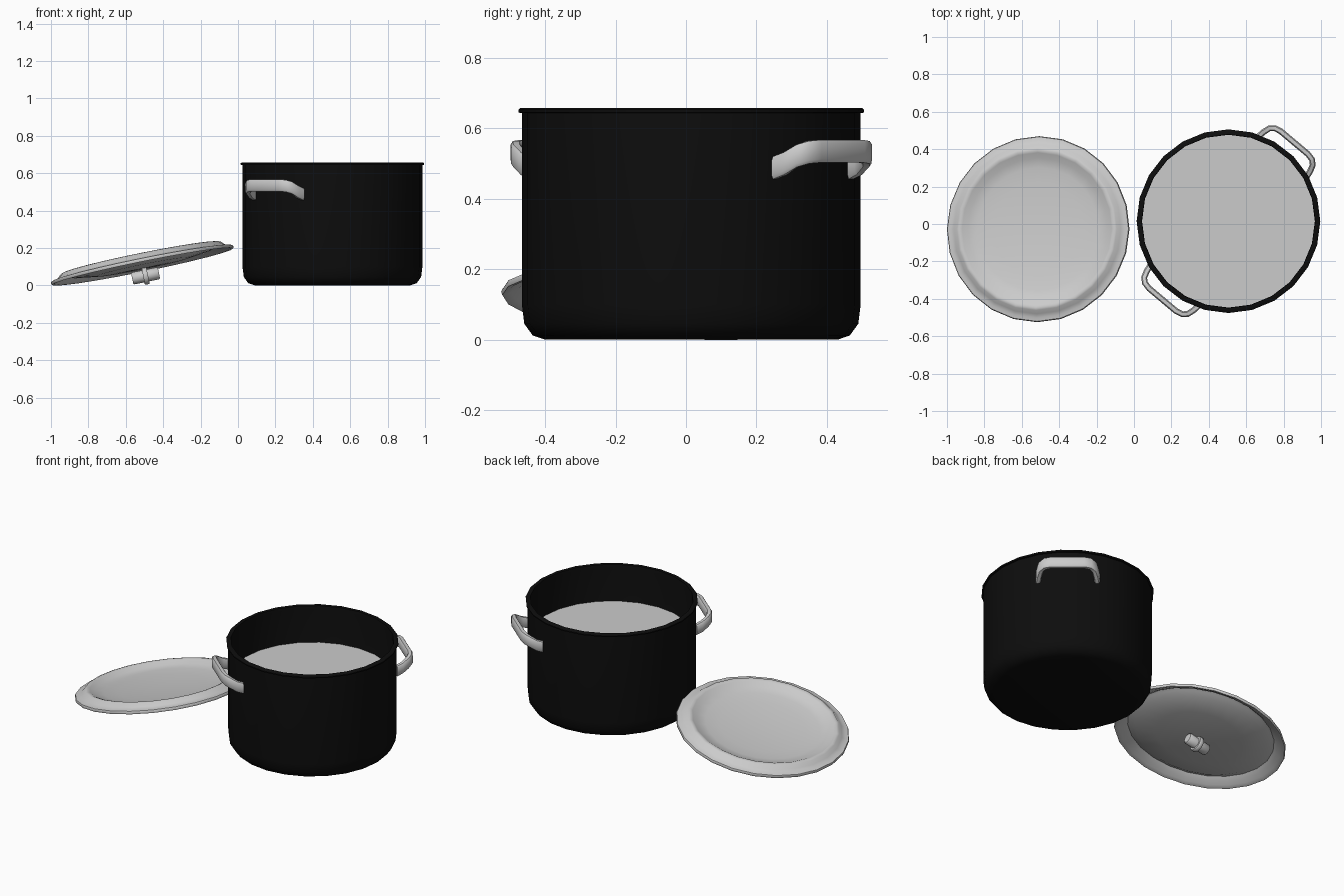
import bpy, bmesh, math
from mathutils import Matrix, Vector

if "Cube" in bpy.data.objects:
    bpy.data.objects.remove(bpy.data.objects["Cube"])

SIDES = 24


def make_object(name, bm, matrix=Matrix(), smooth=True, material=None):
    bmesh.ops.recalc_face_normals(bm, faces=bm.faces[:])
    mesh = bpy.data.meshes.new(name)
    bm.to_mesh(mesh)
    bm.free()
    obj = bpy.data.objects.new(name, mesh)
    bpy.context.collection.objects.link(obj)
    obj.matrix_world = matrix
    if material:
        mesh.materials.append(material)
    if smooth:
        bpy.ops.object.select_all(action='DESELECT')
        obj.select_set(True)
        bpy.context.view_layer.objects.active = obj
        bpy.ops.object.shade_smooth_by_angle(angle=math.radians(50))
    return obj


def lathe(name, profile, sides=SIDES, **kw):
    # Revolve an (r, z) profile around the z axis
    bm = bmesh.new()
    verts = [bm.verts.new((r, 0, z)) for r, z in profile]
    edges = [bm.edges.new(pair) for pair in zip(verts, verts[1:])]
    bmesh.ops.spin(bm, geom=verts + edges, axis=(0, 0, 1), cent=(0, 0, 0),
                   angle=math.tau, steps=sides, use_duplicate=False)
    bmesh.ops.remove_doubles(bm, verts=bm.verts[:], dist=0.0005)
    return make_object(name, bm, **kw)


def strap(name, path, thick, height, matrix):
    # Sweep an upright rectangle with slightly rounded corners along a path
    bm = bmesh.new()
    t, h = thick / 2, height / 2
    section = [(t, h * .7), (t * .6, h), (-t * .6, h), (-t, h * .7),
               (-t, -h * .7), (-t * .6, -h), (t * .6, -h), (t, -h * .7)]
    rings = []
    for i, p in enumerate(path):
        tangent = Vector(path[min(i + 1, len(path) - 1)]) - Vector(path[max(i - 1, 0)])
        side = Vector((tangent.y, -tangent.x, 0)).normalized()
        rings.append([bm.verts.new(Vector(p) + side * a + Vector((0, 0, b)))
                      for a, b in section])
    n = len(section)
    for a, b in zip(rings, rings[1:]):
        for k in range(n):
            bm.faces.new((a[k], a[(k + 1) % n], b[(k + 1) % n], b[k]))
    bm.faces.new(rings[0])
    bm.faces.new(rings[-1])
    return make_object(name, bm, matrix)


black = bpy.data.materials.new("black_enamel")
black.diffuse_color = (0.004, 0.004, 0.004, 1)
black.use_nodes = True
black.node_tree.nodes["Principled BSDF"].inputs["Base Color"].default_value = black.diffuse_color

# Pot body with rolled rim
pot_place = Matrix.Translation((0.505, 0.015, 0))
lathe("pot_body", [(0, 0), (.415, 0), (.45, .012), (.474, .045), (.481, .1),
                   (.481, .643), (.49, .645), (.491, .653), (.485, .658),
                   (.464, .658), (.462, .64), (.462, .1), (.43, .03), (0, .02)],
      matrix=pot_place, material=black)

# Liquid surface
bm = bmesh.new()
bmesh.ops.create_circle(bm, cap_ends=True, segments=SIDES, radius=.463)
make_object("liquid", bm, pot_place @ Matrix.Translation((0, 0, .43)), smooth=False)

# Two opposite side handles
half = [(.45, .168, .488), (.485, .163, .500), (.52, .152, .522),
        (.54, .130, .532), (.548, .095, .535)]
path = half + [(u, -v, z) for u, v, z in reversed(half)]
for name, angle in (("back_handle", 50), ("front_handle", 230)):
    strap(name, path, .032, .064,
          pot_place @ Matrix.Rotation(math.radians(angle), 4, 'Z'))

# Overturned lid, leaning on its knob
lid_place = (Matrix.Translation((-.5125, -.0275, .112))
             @ Matrix.Rotation(-.2, 4, 'Y') @ Matrix.Rotation(-.055, 4, 'X'))
lathe("lid", [(0, -.012), (.13, -.009), (.25, -.002), (.33, .006), (.38, .016),
              (.408, .034), (.422, .039), (.436, .036), (.455, .018), (.475, .009),
              (.494, .006), (.498, -.002), (.494, -.012), (.482, -.01),
              (.47, -.003), (.448, .008), (.425, .026), (.41, .02), (.38, .004),
              (.25, -.014), (0, -.022)], matrix=lid_place)

# Knob: short bar held by a ring
knob_place = (lid_place @ Matrix.Translation((.006, 0, -.063))
              @ Matrix.Rotation(math.pi / 2, 4, 'Y'))
lathe("knob_bar", [(0, -.073), (.028, -.073), (.033, -.067), (.033, .067),
                   (.028, .073), (0, .073)], sides=16, matrix=knob_place)
lathe("knob_ring", [(.03, -.013), (.044, -.013), (.047, -.009), (.047, .009),
                    (.044, .013), (.03, .013)], sides=16, matrix=knob_place)
